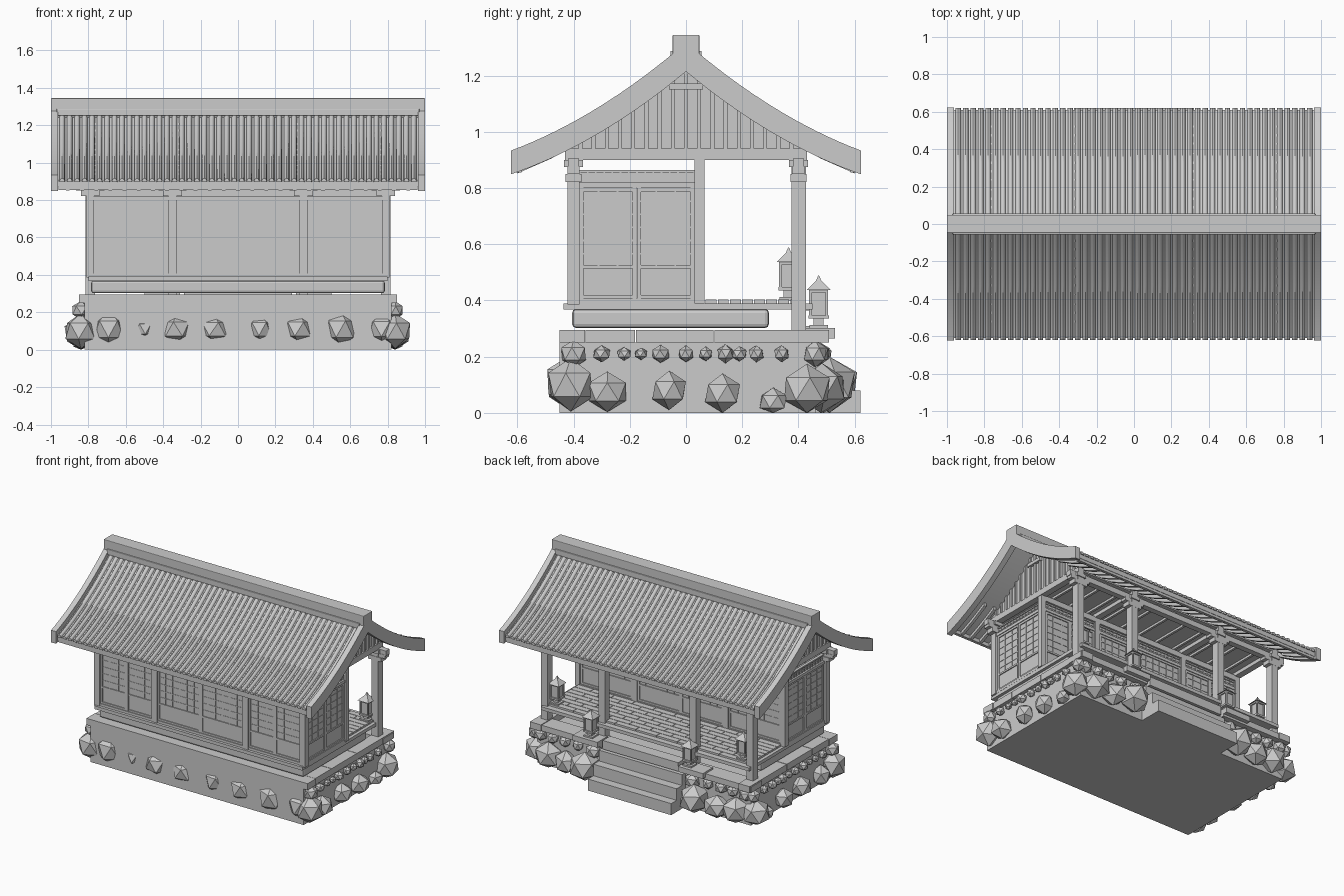
import bpy, bmesh, math, random
from mathutils import Vector, Matrix

if "Cube" in bpy.data.objects:
    bpy.data.objects.remove(bpy.data.objects["Cube"])
random.seed(4)


def finish(name, bm):
    bmesh.ops.recalc_face_normals(bm, faces=bm.faces)
    me = bpy.data.meshes.new(name)
    bm.to_mesh(me)
    bm.free()
    ob = bpy.data.objects.new(name, me)
    bpy.context.collection.objects.link(ob)
    return ob


def boxes(name, items, bevel=0):
    """One object from boxes given as (x0, x1, y0, y1, z0, z1)."""
    bm = bmesh.new()
    for x0, x1, y0, y1, z0, z1 in items:
        m = Matrix.Translation(((x0 + x1) / 2, (y0 + y1) / 2, (z0 + z1) / 2))
        m = m @ Matrix.Diagonal((abs(x1 - x0), abs(y1 - y0), abs(z1 - z0), 1))
        bmesh.ops.create_cube(bm, size=1, matrix=m)
    ob = finish(name, bm)
    if bevel:
        mod = ob.modifiers.new("bevel", 'BEVEL')
        mod.width, mod.segments = bevel, 2
    return ob


def roof_z(y):
    y = abs(y)
    return 1.3175 - 0.86 * y + 0.39 * y * y


def strip(name, half, n, top, bottom, spans):
    """Curved board across y between two height functions, for each x span."""
    bm = bmesh.new()
    for x0, x1 in spans:
        rings = []
        for i in range(n + 1):
            y = -half + 2 * half * i / n
            rings.append([bm.verts.new((x, y, z)) for x, z in
                          ((x0, bottom(y)), (x1, bottom(y)), (x1, top(y)), (x0, top(y)))])
        for a, b in zip(rings, rings[1:]):
            for k in range(4):
                bm.faces.new((a[k], a[(k + 1) % 4], b[(k + 1) % 4], b[k]))
        bm.faces.new(rings[0])
        bm.faces.new(rings[-1])
    return finish(name, bm)


def smooth(ob):
    bpy.ops.object.select_all(action='DESELECT')
    ob.select_set(True)
    bpy.context.view_layer.objects.active = ob
    bpy.ops.object.shade_smooth_by_angle(angle=math.radians(35))


# Stone base and steps
boxes("stone_base", [(-.82, .82, -.45, .46, 0, .25)])
boxes("steps", [(-.32, .32, .4, y, 0, z) for y, z in ((.62, .08), (.56, .16), (.50, .235))])


def rocks(name, items):
    bm = bmesh.new()
    for x, y, z, r in items:
        m = Matrix.Translation((x, y, z)) @ Matrix.Rotation(random.uniform(0, 6), 4, 'Z')
        m = m @ Matrix.Diagonal((random.uniform(.9, 1.15), random.uniform(.9, 1.1), 1, 1))
        bmesh.ops.create_icosphere(bm, subdivisions=1, radius=r, matrix=m)
    for v in bm.verts:
        v.co.z = max(v.co.z, 0)
        v.co.y = min(v.co.y, .62)
    finish(name, bm)


big = [(-.41, .1, .095), (-.28, .075, .072), (-.06, .08, .07), (.13, .07, .07), (.31, .04, .05), (.43, .085, .09)]
small = [(-.4, .05), (-.3, .03), (-.22, .024), (-.16, .022), (-.09, .032), (0, .03), (.07, .026),
         (.14, .034), (.19, .027), (.25, .03), (.34, .03), (.46, .048)]
rocks("side_rocks", [(s * .84, y, z, r) for s in (-1, 1) for y, z, r in big]
      + [(s * .84, y, .21, r) for s in (-1, 1) for y, r in small])
rocks("front_rocks", [(x, -.405, .11, r) for x, r in ((-.69, .1), (-.5, .06), (-.33, .085), (-.13, .08),
                                                      (.12, .08), (.33, .085), (.55, .1), (.77, .09))])
rocks("back_rocks", [(s * x, y, z, r) for s in (-1, 1) for x, y, z, r in
                     ((.42, .51, .1, .1), (.58, .49, .08, .08), (.72, .48, .09, .09),
                      (.38, .47, .2, .05), (.5, .47, .21, .04), (.6, .47, .21, .04),
                      (.69, .47, .21, .04), (.79, .47, .21, .045))])

# Ground sills, foundation beam and floor
sill = [(-.85, .85, -.45, -.36, .25, .295)]
for s in (-1, 1):
    sill += [(s * .76, s * .845, a + .002, b - .002, .25, .295) for a, b in ((-.36, -.18), (-.18, .1), (.1, .51))]
    sill += [(s * .31, s * .85, .38, .5, .25, .29), (s * .31, s * .5, .42, .53, .265, .302)]
boxes("ground_sill", sill)
boxes("foundation_beam", [(-.785, .785, -.405, .295, .302, .37)], .014)
boxes("floor", [(-.8, .8, -.435, .45, .367, .39)])
boxes("porch_step", [(-.29, .29, .42, .5, .25, .31)])
planks = []
for r in range(8):
    y = .07 + r * .043
    cuts = [-.78] + [-.78 + .16 * k + .08 * (r % 2) for k in range(1, 10 - r % 2)] + [.78]
    planks += [(a + .002, b - .002, y, y + .039, .39, .403) for a, b in zip(cuts, cuts[1:])]
boxes("porch_planks", planks)

# Posts with bracket capitals
PX = (-.79, -.35, .35, .79)
boxes("front_posts", [(x - .021, x + .021, -.421, -.379, .385, .9) for x in PX])
boxes("inner_posts", [(x - .018, x + .018, .03, .066, .39, .9) for x in PX])
boxes("porch_posts", [(x - .025, x + .025, .375, .427, .25, .9) for x in PX])
caps = []
for x in PX:
    for y in (-.4, .4):
        caps += [(x - .034, x + .034, y - .034, y + .034, .875, .9),
                 (x - .075, x + .075, y - .022, y + .022, .85, .876),
                 (x - .05, x + .05, y - .028, y + .028, .822, .85)]
boxes("bracket_capitals", caps)

# Roof framing
boxes("purlins", [(-.87, .87, y - .02, y + .02, .868, .905) for y in (-.4, .4)]
      + [(-.8, .8, .03, .066, .868, .905)])
boxes("tie_beams", [(x - .022, x + .022, -.43, .43, .9, .94) for x in PX])
boxes("ceiling", [(-.79, .79, -.42, .42, .925, .935)])
boxes("ceiling_battens", [(x - .008, x + .008, -.4, .4, .91, .926) for x in
                          [-.7 + .14 * k for k in range(11)]])


# Sliding screens: paper, frame, lattice and lower board
def screen(out, u0, u1, pos, along_y=False):
    def add(a, b, c, d, t):
        out.append((pos - t, pos + t, a, b, c, d) if along_y else (a, b, pos - t, pos + t, c, d))
    z0, z1, zb, f = .405, .80, .52, .014
    add(u0, u1, z0, z1, .004)
    for a, b in ((u0, u0 + f), (u1 - f, u1)):
        add(a, b, z0, z1, .011)
    for c, d in ((z0, z0 + f), (z1 - f, z1), (zb - .006, zb + .006)):
        add(u0 + f, u1 - f, c, d, .0105)
    n = max(3, round((u1 - u0) / .06))
    for k in range(1, n):
        u = u0 + (u1 - u0) * k / n
        add(u - .003, u + .003, zb, z1 - f, .007)
    for k in range(1, 6):
        z = zb + (z1 - zb) * k / 6
        add(u0 + f, u1 - f, z - .003, z + .003, .0065)


def transom(out, u0, u1, pos, along_y=False):
    def add(a, b, c, d, t):
        out.append((pos - t, pos + t, a, b, c, d) if along_y else (a, b, pos - t, pos + t, c, d))
    for c, d, t in ((.39, .407, .016), (.80, .82, .016), (.837, .842, .006), (.855, .864, .01)):
        add(u0, u1, c, d, t)
    add(u0, u1, .82, .86, .002)
    n = round((u1 - u0) / .03)
    for k in range(n + 1):
        u = u0 + (u1 - u0) * k / n
        add(u - .003, u + .003, .82, .857, .007)


bays = [(-.77, -.57), (-.57, -.37), (-.33, 0), (0, .33), (.37, .57), (.57, .77)]
for name, y in (("front", -.40), ("inner", .048)):
    panels, frames = [], []
    for a, b in bays:
        screen(panels, a, b, y)
    for a, b in ((-.77, -.37), (-.33, .33), (.37, .77)):
        transom(frames, a, b, y)
    boxes(name + "_screens", panels)
    boxes(name + "_transoms", frames)
panels, frames = [], []
for x in (-.785, .785):
    screen(panels, -.379, -.176, x, True)
    screen(panels, -.174, .03, x, True)
    transom(frames, -.379, .03, x, True)
boxes("side_screens", panels)
boxes("side_transoms", frames)

# Gable walls with battens and vent bar
strip("gable_walls", .43, 20, lambda y: max(.942, roof_z(y) - .06), lambda y: .938,
      [(-.80, -.78), (.78, .80)])
gable = []
for s in (-1, 1):
    for k in range(-8, 9):
        y = k * .047
        gable.append((s * .795, s * .812, y - .007, y + .007, .94, roof_z(abs(y) + .007) - .06))
    gable.append((s * .795, s * .82, -.06, .06, 1.15, 1.172))
boxes("gable_battens", gable)

# Roof slab, bargeboards, ridge and rafters
smooth(strip("roof_slab", .61, 32, lambda y: roof_z(y) - .036, lambda y: roof_z(y) - .068, [(-.97, .97)]))
smooth(strip("bargeboards", .623, 32, roof_z, lambda y: roof_z(y) - .103 + .03 * abs(y),
             [(-1, -.962), (.962, 1)]))
boxes("ridge", [(-1, 1, -.048, .048, 1.24, 1.345), (-.97, .97, -.056, .056, 1.25, 1.288)], .004)
bm = bmesh.new()
for s in (-1, 1):
    for k in range(25):
        x = -.91 + k * 1.82 / 24
        ends = []
        for y in (.36, .48, .6):
            z = roof_z(y) - .066
            ends.append([bm.verts.new((x + dx, s * y, z + dz)) for dx, dz in
                         ((-.01, -.024), (.01, -.024), (.01, 0), (-.01, 0))])
        for a, b in zip(ends, ends[1:]):
            for j in range(4):
                bm.faces.new((a[j], a[(j + 1) % 4], b[(j + 1) % 4], b[j]))
        bm.faces.new(ends[0])
        bm.faces.new(ends[-1])
finish("rafters", bm)
boxes("eave_boards", [(-.96, .96, s * .585, s * .605, .855, .88) for s in (-1, 1)])

# Round roof tiles: one half-round rib, repeated along x and mirrored in y
bm = bmesh.new()
rings = []
for i in range(13):
    y = .04 + .58 * i / 12
    rings.append([bm.verts.new((-.94 + .0145 * math.cos(math.pi * k / 6), y,
                                roof_z(y) - .038 + .02 * math.sin(math.pi * k / 6))) for k in range(7)])
for a, b in zip(rings, rings[1:]):
    for k in range(6):
        bm.faces.new((a[k], a[k + 1], b[k + 1], b[k]))
    bm.faces.new((a[0], a[6], b[6], b[0]))
bm.faces.new(rings[0])
bm.faces.new(rings[-1])
tiles = finish("roof_tiles", bm)
smooth(tiles)
arr = tiles.modifiers.new("array", 'ARRAY')
arr.use_relative_offset, arr.use_constant_offset = False, True
arr.constant_offset_displace, arr.count = (.04, 0, 0), 48
mir = tiles.modifiers.new("mirror", 'MIRROR')
mir.use_axis = (False, True, False)

# Lanterns on the porch and beside the steps
for i, (x, y, z) in enumerate(((.735, .365, .4), (-.70, .365, .4), (.40, .472, .3), (-.36, .472, .3))):
    parts = [(.033, 0, .012), (.018, .012, .035), (.036, .035, .047), (.026, .047, .132), (.034, .128, .138)]
    items = [(x - w, x + w, y - w, y + w, z + a, z + b) for w, a, b in parts]
    items += [(x + a * .029 - .005, x + a * .029 + .005, y + b * .029 - .005, y + b * .029 + .005,
               z + .045, z + .13) for a in (-1, 1) for b in (-1, 1)]
    if z < .35:
        items.append((x - .01, x + .01, .42, y, z + .065, z + .085))
    boxes("lantern_%d" % i, items)
    bm = bmesh.new()
    for r1, r2, h, zz in ((.06, .012, .034, .137), (.014, .002, .02, .169)):
        bmesh.ops.create_cone(bm, cap_ends=True, segments=4, radius1=r1, radius2=r2, depth=h,
                              matrix=Matrix.Translation((x, y, z + zz + h / 2)) @ Matrix.Rotation(math.pi / 4, 4, 'Z'))
    finish("lantern_roof_%d" % i, bm)
